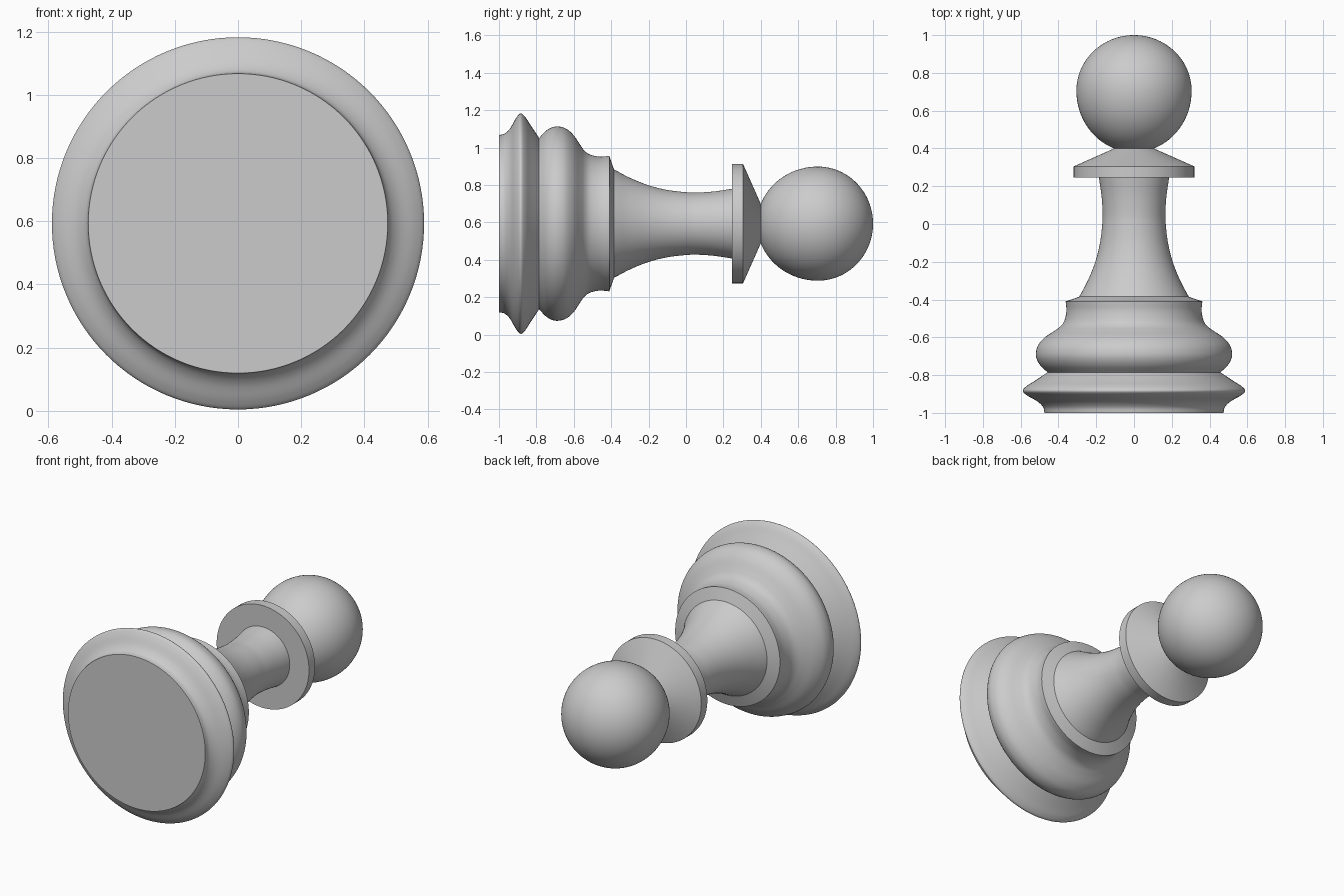
import bpy, bmesh, math
from mathutils import Vector

if "Cube" in bpy.data.objects:
    bpy.data.objects.remove(bpy.data.objects["Cube"], do_unlink=True)

AXIS_Z = 0.593
SIDES = 128

grey = bpy.data.materials.new("plain_grey")
grey.use_nodes = True
COLOUR = (0.6, 0.6, 0.6, 1)
grey.diffuse_color = COLOUR
grey.node_tree.nodes["Principled BSDF"].inputs["Base Color"].default_value = COLOUR


def smooth_path(points, steps=6):
    """Catmull-Rom curve through (y, radius) points."""
    p = [Vector(q) for q in points]
    p = [2 * p[0] - p[1]] + p + [2 * p[-1] - p[-2]]
    path = []
    for a, b, c, d in zip(p, p[1:], p[2:], p[3:]):
        for k in range(steps):
            t = k / steps
            path.append(0.5 * (2 * b + (c - a) * t + (2 * a - 5 * b + 4 * c - d) * t**2
                               + (3 * b - a - 3 * c + d) * t**3))
    return path + [p[-2]]


def lathe(name, path):
    """Turn a (y, radius) profile about the lying axis."""
    bm = bmesh.new()
    rings = []
    for y, r in path:
        angles = [math.tau * j / SIDES for j in range(SIDES)]
        rings.append([bm.verts.new((r * math.sin(a), y, AXIS_Z + r * math.cos(a))) for a in angles])
    for low, high in zip(rings, rings[1:]):
        for j in range(SIDES):
            n = (j + 1) % SIDES
            bm.faces.new((low[j], low[n], high[n], high[j]))
    bmesh.ops.remove_doubles(bm, verts=bm.verts, dist=1e-5)
    mesh = bpy.data.meshes.new(name)
    bm.to_mesh(mesh)
    bm.free()
    mesh.materials.append(grey)
    obj = bpy.data.objects.new(name, mesh)
    bpy.context.collection.objects.link(obj)
    bpy.ops.object.select_all(action="DESELECT")
    obj.select_set(True)
    bpy.context.view_layer.objects.active = obj
    bpy.ops.object.shade_smooth_by_angle(angle=math.radians(25))


# Foot: flat underside and flared rim
lathe("foot", [(-1, 0)] + smooth_path([
    (-1, 0.474), (-0.97, 0.481), (-0.94, 0.51), (-0.91, 0.562), (-0.885, 0.589),
    (-0.86, 0.571), (-0.83, 0.525), (-0.785, 0.458)]))

# Rounded bulge rising to a neck with a bevelled lip
lathe("base_bulge", smooth_path([
    (-0.785, 0.458), (-0.75, 0.495), (-0.715, 0.515), (-0.68, 0.519), (-0.64, 0.507),
    (-0.6, 0.472), (-0.565, 0.42), (-0.54, 0.387), (-0.51, 0.368), (-0.46, 0.358),
    (-0.41, 0.362)]) + [(-0.385, 0.29)])

# Waisted stem
lathe("stem", smooth_path([
    (-0.385, 0.29), (-0.3, 0.245), (-0.2, 0.205), (-0.1, 0.18), (0, 0.168),
    (0.06, 0.166), (0.15, 0.172), (0.245, 0.186)]))

# Collar: flat ring with a conical top
lathe("collar", [(0.245, 0.186), (0.245, 0.319), (0.305, 0.319), (0.4, 0.105)])

# Ball head, slightly longer towards the collar
MIDDLE, RADIUS = 0.705, 0.305
start = math.asin(0.105 / RADIUS)
head = []
for k in range(65):
    a = start + (math.pi - start) * k / 64
    half = (MIDDLE - 0.4) / math.cos(start) if a < math.pi / 2 else 1 - MIDDLE
    head.append((MIDDLE - half * math.cos(a), RADIUS * math.sin(a)))
lathe("head", head)
